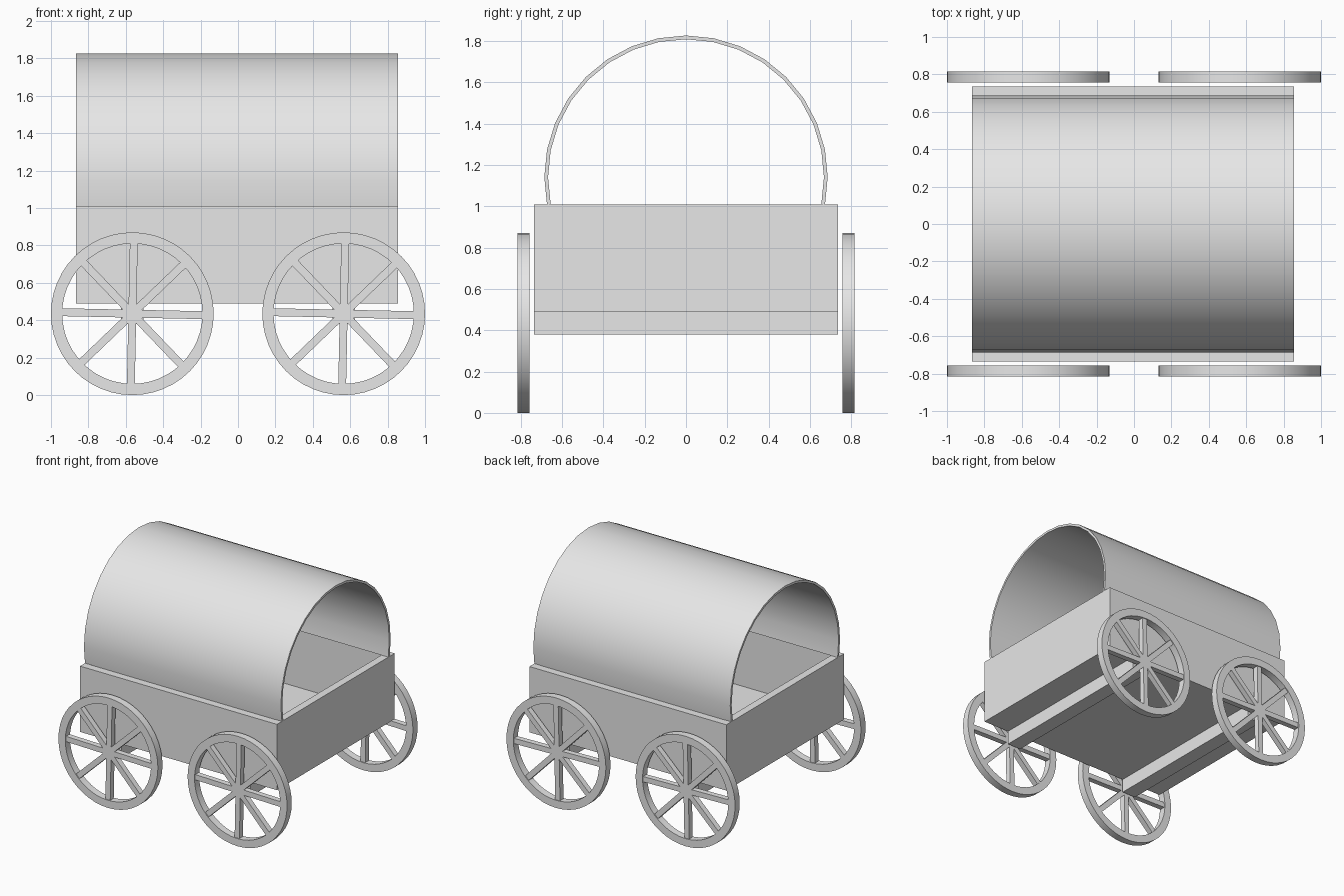
import bpy, bmesh
from math import pi, cos, sin, radians

if "Cube" in bpy.data.objects:
    bpy.data.objects.remove(bpy.data.objects["Cube"], do_unlink=True)

grey = bpy.data.materials.new("plain_grey")
grey.use_nodes = True
grey.diffuse_color = (0.8, 0.8, 0.8, 1)
grey.node_tree.nodes["Principled BSDF"].inputs["Base Color"].default_value = (0.8, 0.8, 0.8, 1)


def finish(name, bm, smooth=False):
    bmesh.ops.recalc_face_normals(bm, faces=bm.faces)
    mesh = bpy.data.meshes.new(name)
    bm.to_mesh(mesh)
    bm.free()
    mesh.materials.append(grey)
    obj = bpy.data.objects.new(name, mesh)
    bpy.context.collection.objects.link(obj)
    if smooth:
        bpy.ops.object.select_all(action="DESELECT")
        obj.select_set(True)
        bpy.context.view_layer.objects.active = obj
        bpy.ops.object.shade_smooth_by_angle(angle=radians(30))
    return obj


def add_box(bm, low, high):
    made = bmesh.ops.create_cube(bm, size=1)["verts"]
    for v in made:
        for i in range(3):
            v.co[i] = low[i] if v.co[i] < 0 else high[i]
    return made


def sweep_band(bm, outer, inner, axis, start, end, closed):
    """Thick band between two matching outlines, extruded along an axis."""
    def ring(points, d):
        return [bm.verts.new((d, a, b) if axis == "x" else (a, d, b)) for a, b in points]
    loops = [ring(outer, start), ring(outer, end), ring(inner, end), ring(inner, start)]
    n = len(outer)
    for k in range(4):
        p, q = loops[k], loops[(k + 1) % 4]
        for i in range(n if closed else n - 1):
            j = (i + 1) % n
            bm.faces.new((p[i], p[j], q[j], q[i]))
    if not closed:
        for i in (0, n - 1):
            bm.faces.new([loop[i] for loop in loops])


def arc(radius, first, last, steps, height=0):
    return [(radius * cos(first + (last - first) * i / steps),
             radius * sin(first + (last - first) * i / steps) + height)
            for i in range(steps + 1)]


# Open wagon box: top face inset for the rim, then sunk to the floor
X0, X1, Y, BOTTOM, TOP, WALL = -0.867, 0.855, 0.735, 0.49, 1.01, 0.06
bm = bmesh.new()
add_box(bm, (X0, -Y, BOTTOM), (X1, Y, TOP))
bm.normal_update()
lid = max(bm.faces, key=lambda f: f.calc_center_median().z)
bmesh.ops.inset_region(bm, faces=[lid], thickness=WALL, use_even_offset=True)
sunk = bmesh.ops.extrude_face_region(bm, geom=[lid])["geom"]
for v in [g for g in sunk if isinstance(g, bmesh.types.BMVert)]:
    v.co.z = BOTTOM + WALL
if lid.is_valid:
    bmesh.ops.delete(bm, geom=[lid], context="FACES_ONLY")
finish("wagon_box", bm)

# Arched cover: just over half a circle, open at both ends
STEP = pi / 16
bm = bmesh.new()
sweep_band(bm, arc(0.686, -STEP, pi + STEP, 18, 1.141),
           arc(0.668, -STEP, pi + STEP, 18, 1.141), "x", X0, X1, False)
finish("arched_cover", bm, True)

# Cross beams under the box
for label, x in (("left", 0.565), ("right", -0.565)):
    bm = bmesh.new()
    add_box(bm, (x - 0.06, -Y, 0.38), (x + 0.06, Y, BOTTOM))
    finish(label + "_cross_beam", bm)

# Wheels: flat rim with four bars crossing at the centre
RADIUS, INNER, HALF = 0.435, 0.375, 0.029


def wheel(name, x, y):
    bm = bmesh.new()
    sweep_band(bm, arc(RADIUS, 0, 2 * pi, 48)[:-1], arc(INNER, 0, 2 * pi, 48)[:-1],
               "y", -HALF, HALF, True)
    for k in range(4):
        bar = add_box(bm, (-INNER - 0.01, -0.022, -0.021), (INNER + 0.01, 0.022, 0.021))
        turn = k * pi / 4 - radians(1.2)
        for v in bar:
            a, b = v.co.x, v.co.z
            v.co.x, v.co.z = a * cos(turn) - b * sin(turn), a * sin(turn) + b * cos(turn)
    finish(name, bm, True).location = (x, y, RADIUS)


for side, x in (("left", 0.565), ("right", -0.565)):
    for end, y in (("front", -0.786), ("back", 0.786)):
        wheel(f"{end}_{side}_wheel", x, y)
